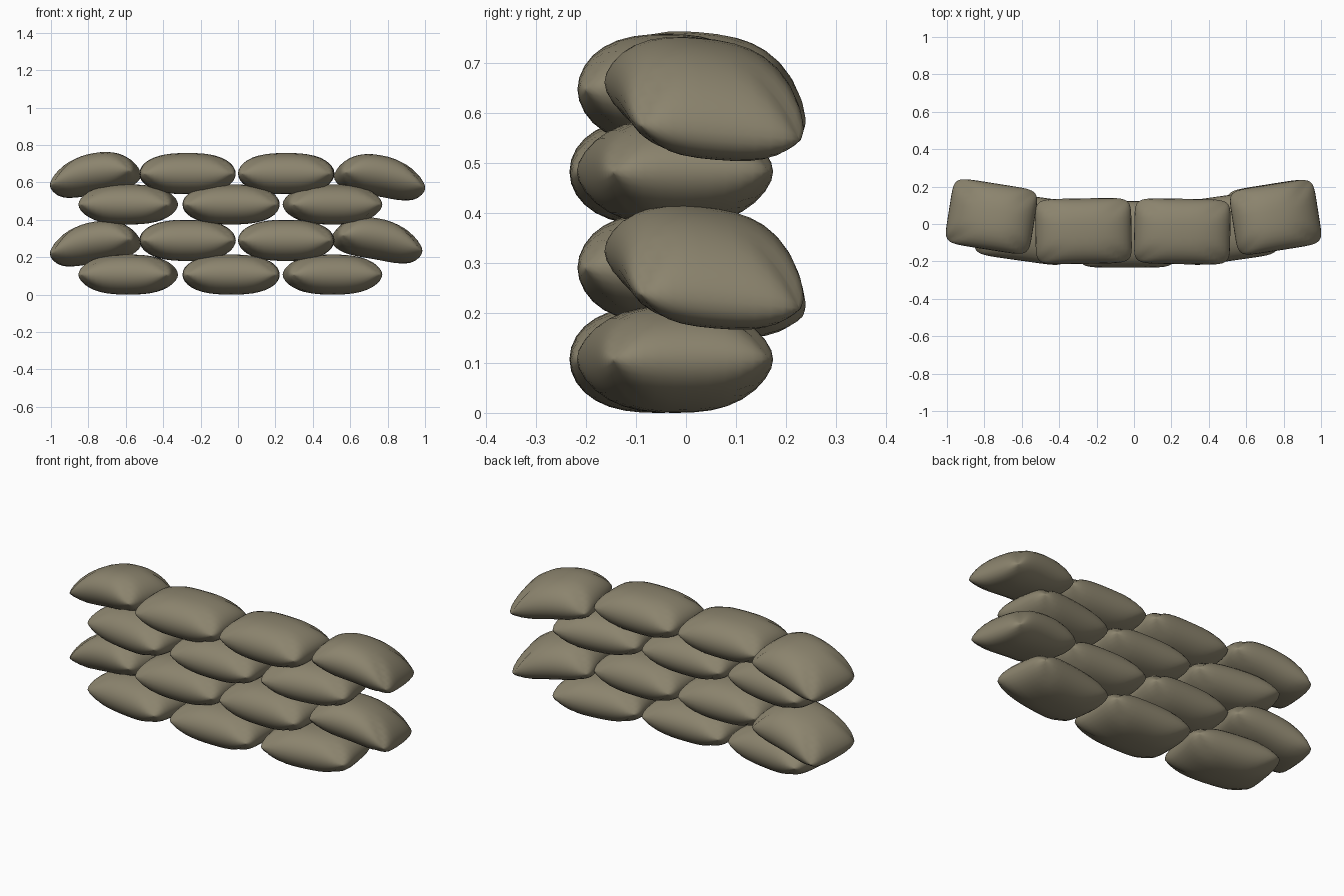
import bpy
import bmesh
import math
from mathutils import Matrix

cube = bpy.data.objects.get("Cube")
if cube:
    bpy.data.objects.remove(cube, do_unlink=True)

canvas = bpy.data.materials.new("khaki canvas")
canvas.use_nodes = True
canvas.diffuse_color = (0.26, 0.23, 0.155, 1)
bsdf = canvas.node_tree.nodes["Principled BSDF"]
bsdf.inputs["Base Color"].default_value = canvas.diffuse_color
bsdf.inputs["Roughness"].default_value = 0.9

NU, NV = 20, 16


def spaced(i, n):
    """Parameter from -1 to 1, denser towards the rim."""
    return math.sin(math.pi * (i / n - 0.5))


def pillow_point(u, v, side, half, tilt, bend, lean):
    # Rounded-square outline with a puffed, pinched-corner thickness
    r = max(abs(u), abs(v))
    n = (abs(u) ** 7 + abs(v) ** 7) ** (1 / 7)
    k = r / n if n > 1e-6 else 1
    puff = max(0, (1 - abs(u) ** 2.6) * (1 - abs(v) ** 2.6)) ** 0.5
    sag = tilt * u - bend * u * u - lean * v
    return (half[0] * u * k, half[1] * v * k, half[2] * side * puff + sag)


def sandbag(name, x, y, z, half, turn=0, tilt=0, bend=0, lean=0):
    bm = bmesh.new()
    for side in (1, -1):
        grid = [[bm.verts.new(pillow_point(spaced(i, NU), spaced(j, NV), side,
                                           half, tilt, bend, lean))
                 for j in range(NV + 1)] for i in range(NU + 1)]
        for i in range(NU):
            for j in range(NV):
                quad = [grid[i][j], grid[i + 1][j],
                        grid[i + 1][j + 1], grid[i][j + 1]]
                bm.faces.new(quad[::side])
    # Weld the two halves along the rim
    bmesh.ops.remove_doubles(bm, verts=bm.verts, dist=0.0001)
    bmesh.ops.recalc_face_normals(bm, faces=bm.faces)
    for face in bm.faces:
        face.smooth = True
    bm.transform(Matrix.Rotation(math.radians(turn), 4, "Z"))
    mesh = bpy.data.meshes.new(name)
    bm.to_mesh(mesh)
    bm.free()
    mesh.materials.append(canvas)
    bag = bpy.data.objects.new(name, mesh)
    bag.location = (x, y, z)
    bpy.context.collection.objects.link(bag)


# Rows of three bags: outer ones turn back to follow the curved wall
for row, z in (("bottom_row", 0.107), ("third_row", 0.482)):
    size = (0.255, 0.175, 0.107)
    sandbag(row + "_right_bag", -0.587, -0.022, z, size, turn=-8)
    sandbag(row + "_middle_bag", -0.037, -0.055, z, (0.26, 0.178, 0.107))
    sandbag(row + "_left_bag", 0.505, -0.022, z, size, turn=8)

# Rows of four bags: the end ones sag over the side of the wall
inner = (0.257, 0.175, 0.11)
outer = (0.23, 0.178, 0.108)
for row, base, shift in (("second_row", 0.29, 0.01), ("top_row", 0.647, 0)):
    sandbag(row + "_inner_right_bag", -0.27, -0.038, base, inner, turn=1)
    sandbag(row + "_inner_left_bag", 0.258, -0.04, base, inner, turn=-1)
    sandbag(row + "_outer_right_bag", -0.762, 0.04, base - shift, outer,
            turn=-9, tilt=0.037, bend=0.035, lean=0.015)
    sandbag(row + "_outer_left_bag", 0.757 - 1.5 * shift, 0.036, base - 0.012 + 2 * shift,
            outer, turn=9, tilt=-0.04, bend=0.035, lean=0.015)
